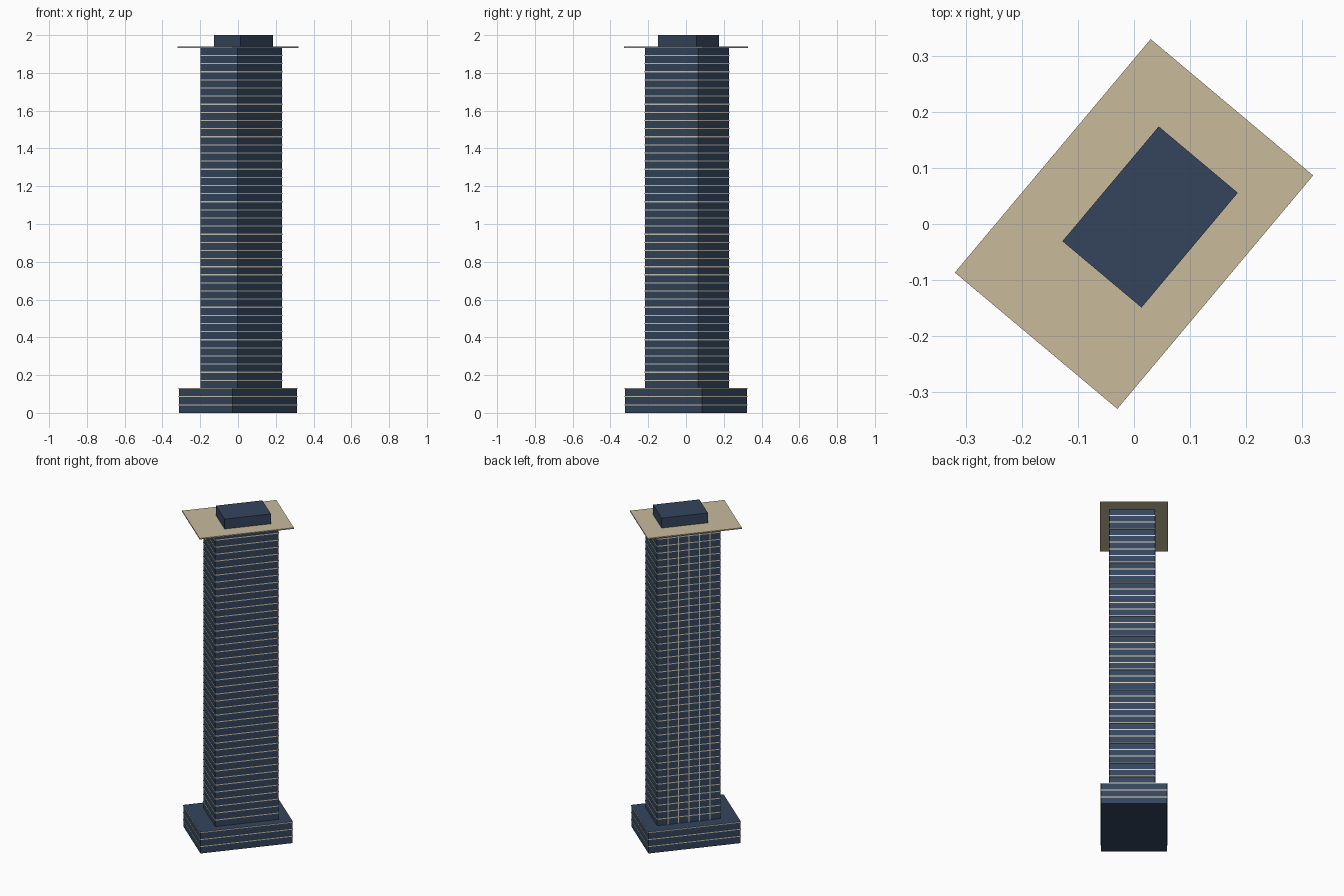
import bpy, bmesh
from math import radians
from mathutils import Matrix, Vector

if "Cube" in bpy.data.objects:
    bpy.data.objects.remove(bpy.data.objects["Cube"])

YAW = Matrix.Rotation(radians(50), 4, 'Z')   # whole tower is turned 50 degrees in plan
FLOOR = 0.043                                # storey height
PODIUM_FLOORS, FLOORS = 3, 45
PODIUM_TOP, ROOF = PODIUM_FLOORS * FLOOR + 0.003, FLOORS * FLOOR


def material(name, rgb):
    m = bpy.data.materials.new(name)
    m.diffuse_color = (*rgb, 1)
    m.use_nodes = True
    m.node_tree.nodes["Principled BSDF"].inputs["Base Color"].default_value = m.diffuse_color
    return m


GLASS = material("dark_blue_glass", (0.035, 0.06, 0.11))
STONE = material("tan_stone", (0.58, 0.49, 0.33))
TRIM = material("pale_trim", (0.64, 0.60, 0.48))


def boxes(name, items, mat):
    """One object from boxes given as (centre u, centre v, size u, size v, z0, z1)."""
    bm = bmesh.new()
    for u, v, su, sv, z0, z1 in items:
        place = Matrix.Translation((u, v, (z0 + z1) / 2))
        size = Matrix.Diagonal(Vector((su, sv, z1 - z0, 1)))
        bmesh.ops.create_cube(bm, size=1, matrix=YAW @ place @ size)
    me = bpy.data.meshes.new(name)
    bm.to_mesh(me)
    bm.free()
    me.materials.append(mat)
    ob = bpy.data.objects.new(name, me)
    bpy.context.collection.objects.link(ob)
    return ob


# Plan footprints: centre u, centre v, length, width
PODIUM = (0, 0, 0.532, 0.370)
SHAFT = (0.015, -0.010, 0.366, 0.254)
CROWN = (0.028, -0.014, 0.267, 0.184)


def grown(plan, d):
    u, v, su, sv = plan
    return (u, v, su + 2 * d, sv + 2 * d)


# Main volumes
boxes("podium", [(*PODIUM, 0, PODIUM_TOP)], GLASS)
boxes("tower_shaft", [(*SHAFT, PODIUM_TOP, ROOF)], GLASS)
boxes("roof_plant_room", [(*CROWN, ROOF, 2.0)], GLASS)

# Overhanging roof slab
boxes("roof_slab", [(0, 0, 0.543, 0.378, ROOF - 0.003, ROOF + 0.004)], STONE)

# Floor bands around podium and shaft
T = 0.003
boxes("podium_floor_bands",
      [(*grown(PODIUM, 0.0015), k * FLOOR - T, k * FLOOR + T - 0.0005)
       for k in range(1, PODIUM_FLOORS + 1)], TRIM)
boxes("tower_floor_bands",
      [(*grown(SHAFT, 0.0015), k * FLOOR - T, k * FLOOR + T)
       for k in range(PODIUM_FLOORS + 1, FLOORS)], TRIM)

# Vertical mullions on the rear long face
u0, v0, length, width = SHAFT
boxes("rear_mullions",
      [(u0 + length * (i / 6 - 0.5), v0 + width / 2, 0.005, 0.007, PODIUM_TOP, ROOF)
       for i in range(1, 6)], TRIM)
